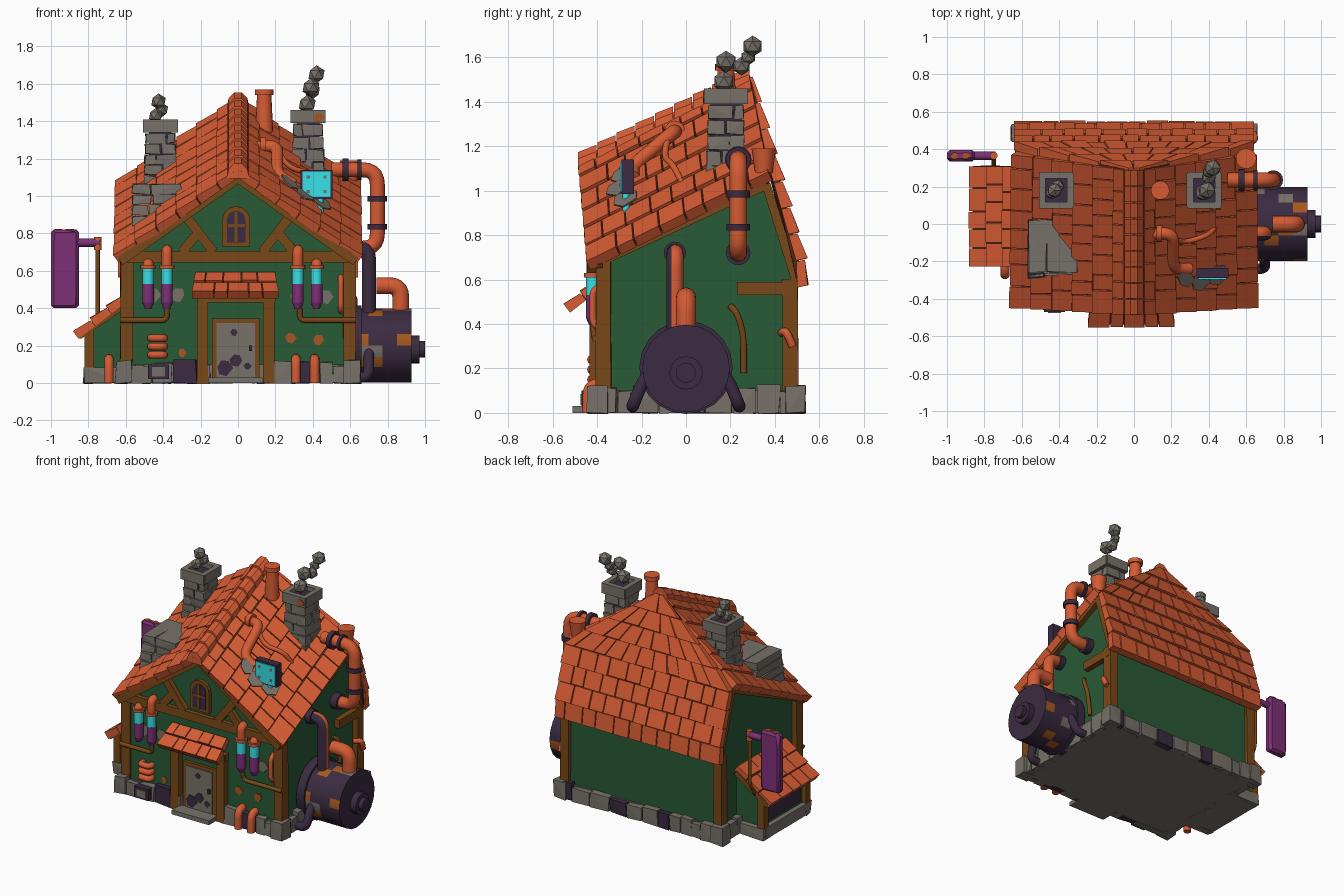
import bpy, bmesh, math, random
from mathutils import Vector, Matrix

random.seed(4)
if "Cube" in bpy.data.objects:
    bpy.data.objects.remove(bpy.data.objects["Cube"])


def material(name, *rgb):
    mat = bpy.data.materials.new(name)
    mat.use_nodes = True
    mat.diffuse_color = (*rgb, 1)
    mat.node_tree.nodes["Principled BSDF"].inputs["Base Color"].default_value = (*rgb, 1)
    return mat


ORANGE = material("orange clay", .66, .105, .033)
GROUT = material("dark gap", .08, .018, .009)
GREEN = material("green plaster", .022, .1, .036)
WOOD = material("brown wood", .19, .064, .009)
STONE = material("grey stone", .185, .165, .14)
IRON = material("dark purple iron", .044, .024, .052)
VIOLET = material("violet", .21, .03, .185)
CYAN = material("cyan glow", .04, .75, .8)
RUST = material("rust", .38, .095, .014)


# ---- helpers ----
def finish(name, bm, *mats, smooth=False):
    bmesh.ops.recalc_face_normals(bm, faces=bm.faces)
    mesh = bpy.data.meshes.new(name)
    bm.to_mesh(mesh)
    bm.free()
    return place(name, mesh, mats, smooth)


def place(name, mesh, mats, smooth):
    for mat in mats:
        mesh.materials.append(mat)
    obj = bpy.data.objects.new(name, mesh)
    bpy.context.collection.objects.link(obj)
    if smooth:
        bpy.ops.object.select_all(action='DESELECT')
        obj.select_set(True)
        bpy.context.view_layer.objects.active = obj
        bpy.ops.object.shade_smooth_by_angle()
    return obj


def hull(bm, points, index=0):
    verts = [bm.verts.new(p) for p in points]
    result = bmesh.ops.convex_hull(bm, input=verts)
    for item in result["geom"]:
        if isinstance(item, bmesh.types.BMFace):
            item.material_index = index


def block(bm, low, high, index=0, jitter=0):
    """Box between two corners, optionally a little crooked."""
    corners = [Vector((x, y, z)) for x in (low[0], high[0]) for y in (low[1], high[1]) for z in (low[2], high[2])]
    hull(bm, [c + Vector([random.uniform(-jitter, jitter) for _ in range(3)]) for c in corners], index)


def beam(bm, start, end, width, depth, side, index=0):
    """Bar from start to end; side is the direction of its depth."""
    start, end, side = Vector(start), Vector(end), Vector(side).normalized()
    across = (end - start).cross(side).normalized() * width / 2
    hull(bm, [p + across * i + side * depth * j / 2 for p in (start, end) for i in (-1, 1) for j in (-1, 1)], index)


def rod(bm, start, end, radius, top=None, sides=16, index=0):
    start, end = Vector(start), Vector(end)
    axis = end - start
    turn = axis.to_track_quat('Z', 'Y').to_matrix().to_4x4()
    result = bmesh.ops.create_cone(bm, cap_ends=True, segments=sides, radius1=radius,
                                   radius2=radius if top is None else top, depth=axis.length,
                                   matrix=Matrix.Translation((start + end) / 2) @ turn)
    for face in {f for v in result["verts"] for f in v.link_faces}:
        face.material_index = index


def pipe(name, points, radius, mat, bend=.06):
    """Round pipe through points with rounded corners."""
    points = [Vector(p) for p in points]
    path = [points[0]]
    for before, p, after in zip(points, points[1:], points[2:]):
        a, b = (p + (q - p).normalized() * min(bend, (q - p).length * .48) for q in (before, after))
        path += [a.lerp(p, t / 5).lerp(p.lerp(b, t / 5), t / 5) for t in range(6)]
    path.append(points[-1])
    curve = bpy.data.curves.new(name, 'CURVE')
    curve.dimensions, curve.bevel_depth, curve.bevel_resolution = '3D', radius, 6
    curve.use_fill_caps = True
    spline = curve.splines.new('POLY')
    spline.points.add(len(path) - 1)
    for point, p in zip(spline.points, path):
        point.co = (*p, 1)
    temp = bpy.data.objects.new(name + " path", curve)
    bpy.context.collection.objects.link(temp)
    graph = bpy.context.evaluated_depsgraph_get()
    mesh = bpy.data.meshes.new_from_object(temp.evaluated_get(graph))
    bpy.data.objects.remove(temp)
    return place(name, mesh, [mat], True)


def tiles(bm, surface, rows, columns, thick=.03):
    """Cover surface(u, v), v running down the slope, with tiles over a dark bed."""
    normal = (surface(1, .9) - surface(0, .9)).cross(surface(.5, 1) - surface(.5, .5)).normalized()
    normal *= 1 if normal.z > 0 else -1
    under = [surface(u, v) for u in (.01, .99) for v in (.02, .3, .6, .98)]
    hull(bm, [p - normal * h for p in under for h in (0, thick)], 1)
    for row in range(rows):
        count = columns(row) if callable(columns) else columns
        cuts = [(i + random.uniform(-.15, .15) + (row % 2 - .5) * .4) / count for i in range(1, count)]
        cuts = [0] + cuts + [1]
        for a, b in zip(cuts, cuts[1:]):
            top, low = row / rows, (row + random.uniform(.92, .98)) / rows
            low = 1 if row == rows - 1 else low
            gap, lift = .03 / count, random.uniform(.2, .5) * thick
            flat = [(surface(u, v), v) for u in (a + gap, b - gap) for v in (top, low)]
            hull(bm, [p + normal * h for p, v in flat for h in (-thick, .01 + (lift if v == low else 0))])


def patch(bm, center, size, normal, index=0):
    """Ragged flake on a wall, less than a hundredth thick."""
    turn = Vector(normal).to_track_quat('Z', 'Y')
    ring = [Vector((math.cos(a) * size * random.uniform(.7, 1.2), math.sin(a) * size, 0)) for a in range(6)]
    hull(bm, [Vector(center) + turn @ (p + Vector((0, 0, h))) for p in ring for h in (-.004, .004)], index)


# ---- house body ----
bm = bmesh.new()
outline = [(0, -.39, 1.1), (0, .28, 1.46)]
for s in (-1, 1):
    outline += [(s * .59, -.39, .02), (s * .59, .48, .02), (s * .59, -.39, .69), (s * .59, .36, 1.03), (s * .59, .48, .58)]
hull(bm, outline)
finish("walls", bm, GREEN)

# ---- stone footing ----
bm = bmesh.new()
block(bm, (-.6, -.4, 0), (.6, .49, .1))
for s in (-1, 1):
    for along_x, reach, face in ((True, .6, -.405 if s < 0 else .5), (False, .45, s * .61)):
        t = -reach
        while t < reach - .03:
            step = min(random.uniform(.07, .15), reach - t)
            top, shade = random.uniform(.09, .125), int(random.random() < .1)
            shift = 0 if along_x else .05
            low, high = (t + shift, face - .025), (t + step - .006 + shift, face + .025)
            if not along_x:
                low, high = low[::-1], high[::-1]
            if not (along_x and s < 0 and abs(t + .02) < .15):
                block(bm, (*low, 0), (*high, top), shade, .005)
            t += step
    for y in (-.4, .49):
        block(bm, (s * .61 - .045, y - .045, 0), (s * .61 + .045, y + .045, .12), 0, .006)
finish("footing", bm, STONE, IRON)

# ---- timber frame ----
bm = bmesh.new()
FRONT = (0, 1, 0)
block(bm, (-.62, -.42, .645), (.62, -.38, .705))
for s in (-1, 1):
    for y, top in ((-.37, .7), (.47, .6)):
        block(bm, (s * .595 - .033, y - .035, .1), (s * .595 + .033, y + .033, top), 0, .004)
    beam(bm, (0, -.41, 1.095), (s * .63, -.41, .65), .05, .07, FRONT)
    beam(bm, (s * .27, -.4, .88), (s * .13, -.4, .7), .05, .05, FRONT)
    beam(bm, (s * .3, -.4, .7), (s * .2, -.4, .82), .05, .04, FRONT)
    beam(bm, (s * .6, -.42, .67), (s * .6, .36, 1.03), .05, .05, (1, 0, 0))
    beam(bm, (s * .6, .36, 1.03), (s * .6, .5, .58), .04, .05, (1, 0, 0))
block(bm, (.57, .23, .53), (.63, .5, .59))
finish("timber_frame", bm, WOOD)

# ---- main roof ----
RIDGE_A, RIDGE_B = Vector((0, -.485, 1.13)), Vector((0, .29, 1.52))
bm = bmesh.new()
for s in (-1, 1):
    eave_a, eave_b = Vector((s * .655, -.445, .665)), Vector((s * .645, .38, 1.07))
    tiles(bm, lambda u, v: RIDGE_A.lerp(RIDGE_B, u).lerp(eave_a.lerp(eave_b, u), v), 6, 8)


def back_slope(u, v):
    half = min(.645, .03 + v * 1.3)
    return Vector(((u * 2 - 1) * half, .29 + .24 * min(1, v * 1.12), 1.51 - .94 * v))


tiles(bm, back_slope, 8, lambda row: min(11, 2 + row * 3))
for i in range(9):
    a, b = RIDGE_A.lerp(RIDGE_B, i / 9), RIDGE_A.lerp(RIDGE_B, (i + .95) / 9)
    hull(bm, [p + Vector((x, 0, z + h)) for p, h in ((a, .014), (b, .005)) for x, z in
              ((-.06, -.05), (-.05, 0), (-.02, .03), (.02, .03), (.05, 0), (.06, -.05))])
finish("main_roof", bm, ORANGE, GROUT)

# ---- porch, door and step ----
bm = bmesh.new()
tiles(bm, lambda u, v: Vector((-.23 - .02 * v + u * (.43 + .04 * v), -.4 - .14 * v, .585 - .11 * v)), 2, 5)
finish("porch_roof", bm, ORANGE, GROUT)
bm = bmesh.new()
for x in (-.19, .165):
    block(bm, (x - .03, -.435, 0), (x + .03, -.38, .48))
block(bm, (-.22, -.43, .43), (.2, -.38, .48))
block(bm, (-.14, -.41, .03), (.115, -.38, .345))
block(bm, (-.115, -.416, .03), (.09, -.39, .32), 1)
for x, z, size in ((-.07, .08, .045), (-.01, .12, .035), (.05, .09, .02), (-.02, .27, .02)):
    patch(bm, (x, -.417, z), size, (0, -1, 0), 2)
block(bm, (.06, -.43, .17), (.075, -.41, .2), 2)
block(bm, (-.16, -.51, 0), (.13, -.39, .03), 1)
finish("door", bm, WOOD, STONE, IRON)

# ---- arched gable window ----
bm = bmesh.new()
for half, top, y, index in ((.075, .87, -.415, 0), (.05, .87, -.421, 1)):
    arch = [(half * math.cos(a * math.pi / 8), top + half * math.sin(a * math.pi / 8)) for a in range(9)]
    arch += [(-half, .79 - half * .8), (half, .79 - half * .8)]
    hull(bm, [(x - .01, d, z) for x, z in arch for d in (y, -.38)], index)
block(bm, (-.018, -.427, .75), (-.002, -.41, .92))
block(bm, (-.06, -.427, .835), (.04, -.41, .85))
finish("gable_window", bm, WOOD, IRON)

# ---- chimneys, roof stonework and smoke ----
bm = bmesh.new()
for cx, base, top in ((-.415, 1.0, 1.34), (.375, .98, 1.39)):
    cy, courses = .18, 6
    block(bm, (cx - .06, cy - .07, base), (cx + .06, cy + .07, top + .04), 1)
    for i in range(courses):
        z, high = base + (top - base) * i / courses, (top - base) / courses - .006
        half = .09 - .014 * i / courses
        split = random.uniform(-.035, .035)
        for x0, x1 in ((-half, split - .003), (split + .003, half)):
            for y0, y1 in ((-half, -split), (.006 - split, half)):
                block(bm, (cx + x0, cy + y0, z), (cx + x1, cy + y1, z + high), 0, .004)
    for s in (-1, 1):
        block(bm, (cx - .09, cy + s * .08 - .018, top), (cx + .09, cy + s * .08 + .018, top + .07))
        block(bm, (cx + s * .075 - .018, cy - .09, top), (cx + s * .075 + .018, cy + .09, top + .07))
patch(bm, (.43, .08, 1.42), .028, (0, -1, 0), 2)
finish("chimneys", bm, STONE, IRON, RUST)
bm = bmesh.new()
for i in range(4):
    z, split = .84 + i * .057, random.uniform(-.48, -.38)
    for a, b in ((-.565, split - .004), (split + .004, -.3)):
        block(bm, (a, -.29 + i * .01, z), (b, .02, z + .053), 0, .006)
for x, y in ((.28, -.29), (.36, -.3), (.45, -.27)):
    patch(bm, (x, y, 1.4 + .51 * y - .71 * x + .022), .06, (.7, -.5, 1))
finish("roof_stonework", bm, STONE)
bm = bmesh.new()
for x, y, z, r in ((.37, .17, 1.49, .05), (.39, .18, 1.58, .05), (.4, .25, 1.56, .042), (.42, .3, 1.65, .048),
                   (.4, .28, 1.6, .036), (-.44, .17, 1.43, .04), (-.41, .2, 1.46, .04), (-.425, .18, 1.505, .043)):
    bmesh.ops.create_icosphere(bm, subdivisions=1, radius=r, matrix=Matrix.Translation((x, y, z)))
finish("smoke_puffs", bm, STONE)

# ---- roof pipes and glowing panel ----
bm = bmesh.new()
rod(bm, (.14, .18, 1.3), (.14, .18, 1.55), .05, .038)
rod(bm, (.14, .18, 1.54), (.14, .18, 1.57), .05)
rod(bm, (.6, .35, 1.08), (.6, .35, 1.19), .04, .055)
rod(bm, (.12, -.05, 1.27), (.15, -.05, 1.27), .045)
finish("roof_vents", bm, ORANGE, smooth=True)
pipe("roof_bent_pipe", [(.1, -.05, 1.26), (.21, -.05, 1.27), (.21, -.24, 1.11), (.3, -.24, 1.06)], .032, ORANGE)
pipe("roof_thin_pipe", [(.21, -.08, 1.25), (.27, -.1, 1.15), (.4, -.06, 1.12), (.44, -.01, 1.02)], .014, ORANGE)
bm = bmesh.new()
block(bm, (.335, -.29, .985), (.505, -.235, 1.14))
block(bm, (.345, -.297, .995), (.495, -.28, 1.13), 1)
for x, z in ((.375, 1.025), (.375, 1.1), (.465, 1.025), (.465, 1.1)):
    block(bm, (x - .009, -.3, z - .008), (x + .009, -.29, z + .008), 2)
rod(bm, (.44, -.27, .88), (.44, -.27, 1), .016, index=1)
finish("glowing_panel", bm, IRON, CYAN, STONE)

# ---- boiler on the right wall ----
bm = bmesh.new()
for i in range(4):
    a = .62 + i * .0765
    rod(bm, (a, 0, .2), (a + .077, 0, .2), .197, sides=20)
for face in bm.faces:
    if abs(face.normal.x) < .5 and random.random() < .22:
        face.material_index = random.choice((1, 1, 2))
rod(bm, (.6, 0, .205), (.66, 0, .205), .21, sides=20)
rod(bm, (.92, 0, .18), (.97, 0, .18), .075)
rod(bm, (.96, 0, .18), (1, 0, .18), .045)
finish("boiler", bm, IRON, RUST, STONE, smooth=True)
for s in (-1, 1):
    pipe("boiler_leg", [(.7, s * .17, .17), (.7, s * .2, .13), (.7, s * .24, .03), (.62, s * .24, .03)], .028, IRON)
tall = pipe("boiler_tall_pipe", [(.58, -.05, .72), (.7, -.05, .72), (.7, -.05, .36)], .038, ORANGE)
tall.data.materials.append(IRON)
for face in tall.data.polygons:
    face.material_index = int(face.normal.y < -.5)
pipe("boiler_short_pipe", [(.74, 0, .52), (.87, 0, .52), (.87, 0, .36)], .045, ORANGE)
pipe("steam_pipe", [(.5, .235, 1.14), (.745, .235, 1.14), (.745, .235, .72), (.58, .235, .72)], .04, ORANGE, .08)
bm = bmesh.new()
for a, b, r in (((.56, .235, 1.14), (.59, .235, 1.14), .06), ((.64, .235, 1.14), (.66, .235, 1.14), .055),
                ((.745, .235, .97), (.745, .235, 1), .052), ((.745, .235, .82), (.745, .235, .85), .052),
                ((.59, .235, .72), (.64, .235, .72), .055), ((.59, -.05, .72), (.63, -.05, .72), .05)):
    rod(bm, a, b, r)
finish("pipe_flanges", bm, IRON, smooth=True)
pipe("wall_side_pipe", [(.6, .2, .48), (.63, .23, .45), (.62, .26, .35), (.6, .26, .18)], .014, WOOD)
pipe("wall_side_hook", [(.6, .43, .36), (.65, .45, .37), (.64, .48, .3)], .018, ORANGE)

# ---- glass tubes and small front pipes ----
bm = bmesh.new()
for x in (-.48, -.38, .32, .42):
    at = lambda z: (x, -.42, z)
    rod(bm, at(.61), at(.63), .04)
    rod(bm, at(.53), at(.61), .03, index=1)
    rod(bm, at(.43), at(.53), .031, index=2)
    rod(bm, at(.395), at(.43), .016, .031, index=2)
    inner = abs(x + .03) < .4
    pipe("tube_feed", [at(.61), at(.71 if inner else .64), (x, -.38, .71 if inner else .64)], .028, ORANGE, .03)
finish("glass_tubes", bm, ORANGE, CYAN, VIOLET, smooth=True)
for s, inner in ((-1, .38), (1, .33)):
    pipe("drain_pipe", [(s * inner, -.42, .4), (s * inner, -.41, .335), (s * .63, -.41, .335)], .014, WOOD, .03)
pipe("corner_pipe", [(.55, -.38, .57), (.55, -.42, .55), (.55, -.42, .4), (.55, -.38, .38)], .015, ORANGE, .03)
for x, y in ((.31, -.44), (.41, -.44), (-.69, -.27)):
    pipe("ground_pipe", [(x, y + .1, .13), (x, y, .13), (x, y, 0)], .025, ORANGE, .05)
for z in (.15, .195, .24):
    pipe("coil", [(-.465, -.38, z), (-.465, -.425, z), (-.395, -.425, z), (-.395, -.38, z)], .02, ORANGE, .02)
bm = bmesh.new()
block(bm, (-.48, -.47, .02), (-.37, -.39, .1))
block(bm, (-.46, -.475, .035), (-.39, -.46, .085), 1)
finish("coil_box", bm, IRON, STONE)

# ---- worn plaster ----
bm = bmesh.new()
for x, z, size, index in ((.28, .24, .03, 0), (.43, .23, .03, 0), (-.3, .16, .025, 0), (-.32, .47, .04, 1),
                          (.31, .46, .04, 1), (.47, .46, .04, 1), (-.45, .47, .04, 1)):
    patch(bm, (x, -.392, z), size, (0, -1, 0), index)
finish("worn_plaster", bm, RUST, STONE)

# ---- lean-to on the left ----
bm = bmesh.new()
hull(bm, [(x, y, z) for y in (-.19, .28) for x, z in ((-.58, .02), (-.58, .43), (-.79, .3), (-.79, .02))])
block(bm, (-.796, -.14, .1), (-.78, .23, .27), 1)
for y in (-.19, .28):
    block(bm, (-.82, y - .025, .04), (-.77, y + .025, .31), 2)
    beam(bm, (-.6, y, .42), (-.85, y, .25), .035, .06, FRONT, 2)
    block(bm, (-.825, y - .03, 0), (-.6, y + .03, .08), 3, .006)
block(bm, (-.825, -.2, 0), (-.78, .29, .08), 3)
block(bm, (-.8, -.2, 0), (-.6, .29, .03), 3)
finish("lean_to", bm, GREEN, IRON, WOOD, STONE)
bm = bmesh.new()
tiles(bm, lambda u, v: Vector((-.61 - .26 * v, -.23 + .54 * u, .46 - .2 * v)), 3, 5)
finish("lean_to_roof", bm, ORANGE, GROUT)

# ---- hanging board ----
bm = bmesh.new()
block(bm, (-1, .335, .4), (-.85, .395, .82))
bmesh.ops.bevel(bm, geom=bm.edges[:], offset=.015, segments=1, affect='EDGES')
for x in (-.96, -.9):
    patch(bm, (x, .365, .819), .02, (0, 0, 1), 1)
finish("hanging_board", bm, VIOLET, RUST)
pipe("board_pole", [(-.75, .3, .3), (-.75, .36, .4), (-.75, .36, .77)], .011, WOOD, .03)
bm = bmesh.new()
rod(bm, (-.86, .365, .75), (-.74, .365, .75), .022)
rod(bm, (-.75, .365, .71), (-.75, .365, .78), .02, index=1)
finish("board_arm", bm, VIOLET, ORANGE, smooth=True)
